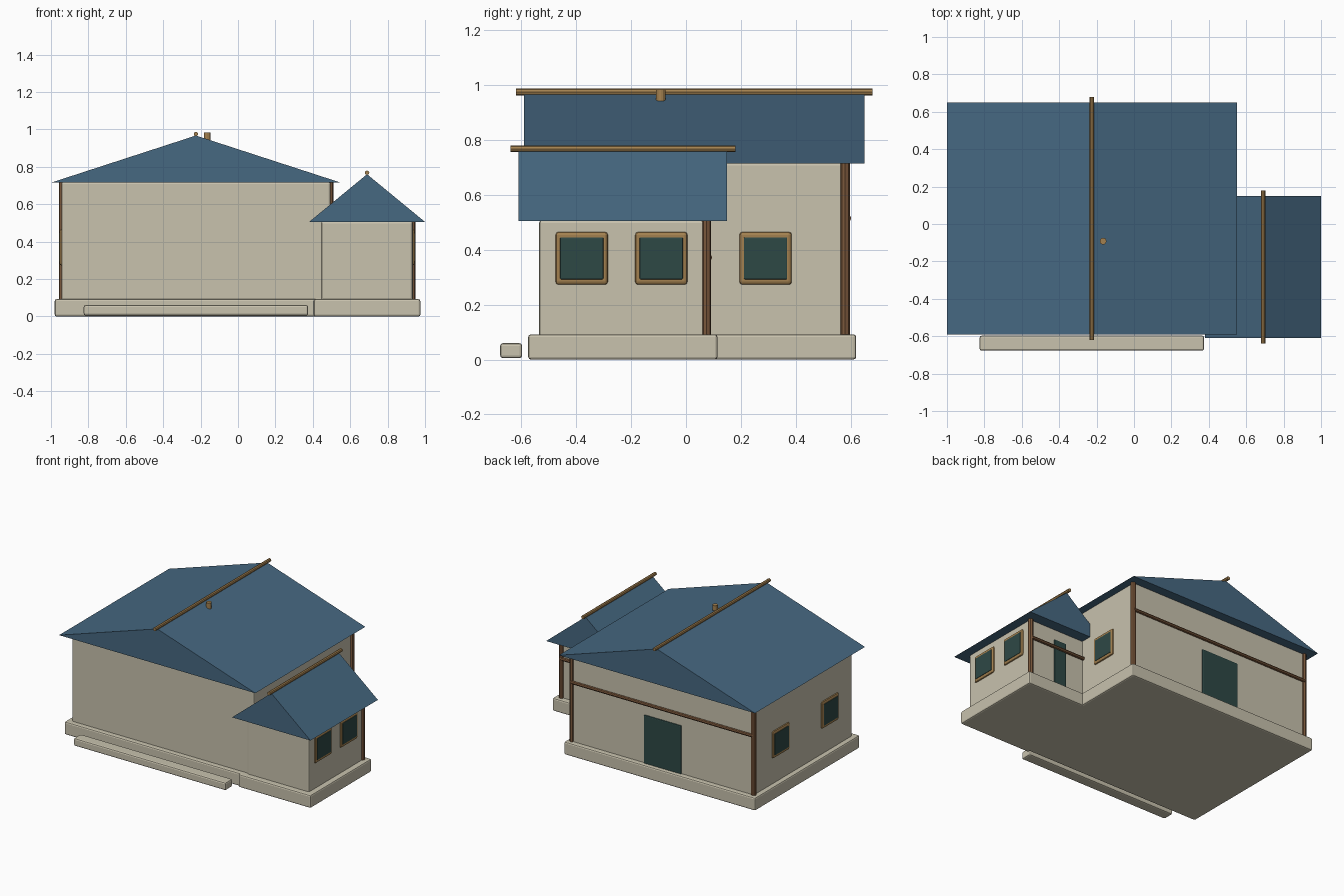
import bpy, bmesh
from mathutils import Vector

cube = bpy.data.objects.get("Cube")
if cube:
    bpy.data.objects.remove(cube, do_unlink=True)


def material(name, r, g, b):
    m = bpy.data.materials.new(name)
    m.use_nodes = True
    m.diffuse_color = (r, g, b, 1)
    m.node_tree.nodes["Principled BSDF"].inputs["Base Color"].default_value = (r, g, b, 1)
    return m


PLASTER = material("warm_plaster", 0.58, 0.54, 0.42)
ROOF = material("slate_blue", 0.061, 0.138, 0.22)
TEAL = material("dark_teal", 0.027, 0.065, 0.06)
TAN = material("light_wood", 0.37, 0.22, 0.08)
BROWN = material("dark_wood", 0.2, 0.098, 0.045)


def finish(bm, name, mat):
    bmesh.ops.recalc_face_normals(bm, faces=bm.faces)
    mesh = bpy.data.meshes.new(name)
    bm.to_mesh(mesh)
    bm.free()
    mesh.materials.append(mat)
    ob = bpy.data.objects.new(name, mesh)
    bpy.context.scene.collection.objects.link(ob)
    return ob


def box(name, xs, ys, zs, mat, bevel=0.0):
    bm = bmesh.new()
    bmesh.ops.create_cube(bm, size=1)
    for v in bm.verts:
        for i, (lo, hi) in enumerate((xs, ys, zs)):
            v.co[i] = hi if v.co[i] > 0 else lo
    ob = finish(bm, name, mat)
    if bevel:
        mod = ob.modifiers.new("Bevel", 'BEVEL')
        mod.width = bevel
        mod.segments = 2
    return ob


def pole(name, start, end, radius, mat, sides=8):
    a, b = Vector(start), Vector(end)
    bm = bmesh.new()
    bmesh.ops.create_cone(bm, cap_ends=True, segments=sides, radius1=radius,
                          radius2=radius, depth=(b - a).length)
    ob = finish(bm, name, mat)
    ob.location = (a + b) / 2
    ob.rotation_euler = (b - a).to_track_quat('Z', 'Y').to_euler()
    return ob


def gable_roof(name, xs, ys, eave, ridge):
    # Solid triangular prism running front to back
    mid = sum(xs) / 2
    bm = bmesh.new()
    tri = [bm.verts.new((x, ys[0], z)) for x, z in
           ((xs[0], eave), (xs[1], eave), (mid, ridge))]
    face = bm.faces.new(tri)
    out = bmesh.ops.extrude_face_region(bm, geom=[face])
    moved = [g for g in out["geom"] if isinstance(g, bmesh.types.BMVert)]
    bmesh.ops.translate(bm, verts=moved, vec=(0, ys[1] - ys[0], 0))
    finish(bm, name, ROOF)
    pole(name + "_ridge_pole", (mid, ys[0] - 0.03, ridge + 0.008),
         (mid, ys[1] + 0.03, ridge + 0.008), 0.012, TAN)


def window(name, wall_x, side, y, z=0.37):
    def span(depth):
        return sorted((wall_x - side * 0.02, wall_x + side * depth))
    box(name + "_frame", span(0.01), (y - 0.096, y + 0.096), (z - 0.098, z + 0.096), TAN, 0.012)
    box(name + "_glass", span(0.013), (y - 0.079, y + 0.079), (z - 0.078, z + 0.076), TEAL, 0.004)


def building(name, cx, cy, wall, base, top):
    # Plinth and walls centred on the same point
    box(name + "_base", (cx - base[0], cx + base[0]), (cy - base[1], cy + base[1]),
        (0, 0.092), PLASTER, 0.01)
    box(name + "_walls", (cx - wall[0], cx + wall[0]), (cy - wall[1], cy + wall[1]),
        (0.08, top), PLASTER, 0.012)


# Main hall and side wing
building("main", -0.225, 0.03, (0.72, 0.555), (0.755, 0.59), 0.72)
building("wing", 0.69, -0.23, (0.245, 0.305), (0.285, 0.345), 0.51)
gable_roof("main_roof", (-1.0, 0.55), (-0.59, 0.65), 0.715, 0.967)
gable_roof("wing_roof", (0.38, 1.0), (-0.61, 0.15), 0.505, 0.76)

# Front step and roof vent
box("front_step", (-0.825, 0.375), (-0.677, -0.597), (0.005, 0.06), PLASTER, 0.01)
pole("roof_vent", (-0.165, -0.092, 0.93), (-0.165, -0.092, 0.984), 0.018, TAN, 12)

# Back corner posts and cross beams
for name, x, y, top in (("main_right_post", -0.941, 0.58, 0.715),
                        ("main_left_post", 0.494, 0.58, 0.715),
                        ("wing_post", 0.931, 0.075, 0.505)):
    pole(name, (x, y, 0.09), (x, y, top), 0.017, BROWN)
pole("main_beam", (-0.94, 0.59, 0.515), (0.495, 0.59, 0.515), 0.012, BROWN)
pole("wing_beam", (0.49, 0.083, 0.372), (0.93, 0.083, 0.372), 0.012, BROWN)

# Back doors
box("main_door", (-0.375, -0.08), (0.57, 0.592), (0.085, 0.435), TEAL, 0.006)
box("wing_door", (0.635, 0.735), (0.06, 0.082), (0.085, 0.43), TEAL, 0.006)

# Side windows
window("wing_front_window", 0.935, 1, -0.38)
window("wing_back_window", 0.935, 1, -0.09)
window("main_left_window", 0.495, 1, 0.29)
window("main_right_back_window", -0.945, -1, 0.285)
window("main_right_front_window", -0.945, -1, -0.27)
